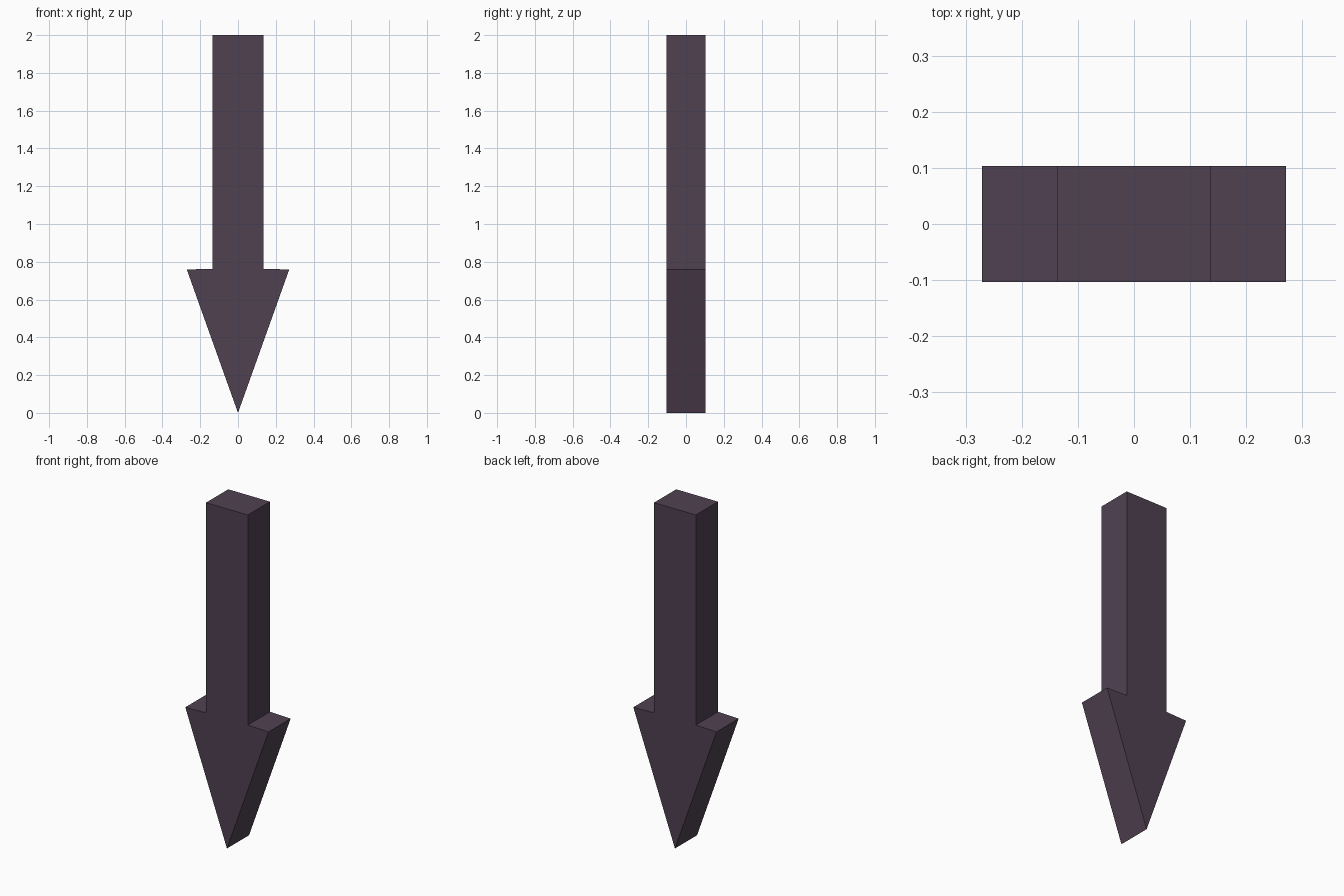
import bpy
import bmesh

if "Cube" in bpy.data.objects:
    bpy.data.objects.remove(bpy.data.objects["Cube"])

HALF_DEPTH = 0.103

# Right half of the arrow outline (x, z), from shaft top down to the head corner
half = [(0.136, 2.0), (0.136, 0.763), (0.271, 0.759)]
outline = half + [(0.0, 0.0)] + [(-x, z) for x, z in reversed(half)]

# Arrow: flat outline extruded through its thickness
bm = bmesh.new()
face = bm.faces.new([bm.verts.new((x, -HALF_DEPTH, z)) for x, z in outline])
result = bmesh.ops.extrude_face_region(bm, geom=[face], use_keep_orig=True)
back = [v for v in result["geom"] if isinstance(v, bmesh.types.BMVert)]
bmesh.ops.translate(bm, verts=back, vec=(0, 2 * HALF_DEPTH, 0))
bmesh.ops.recalc_face_normals(bm, faces=bm.faces)

mesh = bpy.data.meshes.new("down_arrow")
bm.to_mesh(mesh)
bm.free()
arrow = bpy.data.objects.new("down_arrow", mesh)
bpy.context.collection.objects.link(arrow)

# Dark purple colour
mat = bpy.data.materials.new("dark_purple")
mat.diffuse_color = (0.08, 0.053, 0.083, 1.0)
mat.use_nodes = True
mat.node_tree.nodes["Principled BSDF"].inputs["Base Color"].default_value = mat.diffuse_color
mesh.materials.append(mat)
